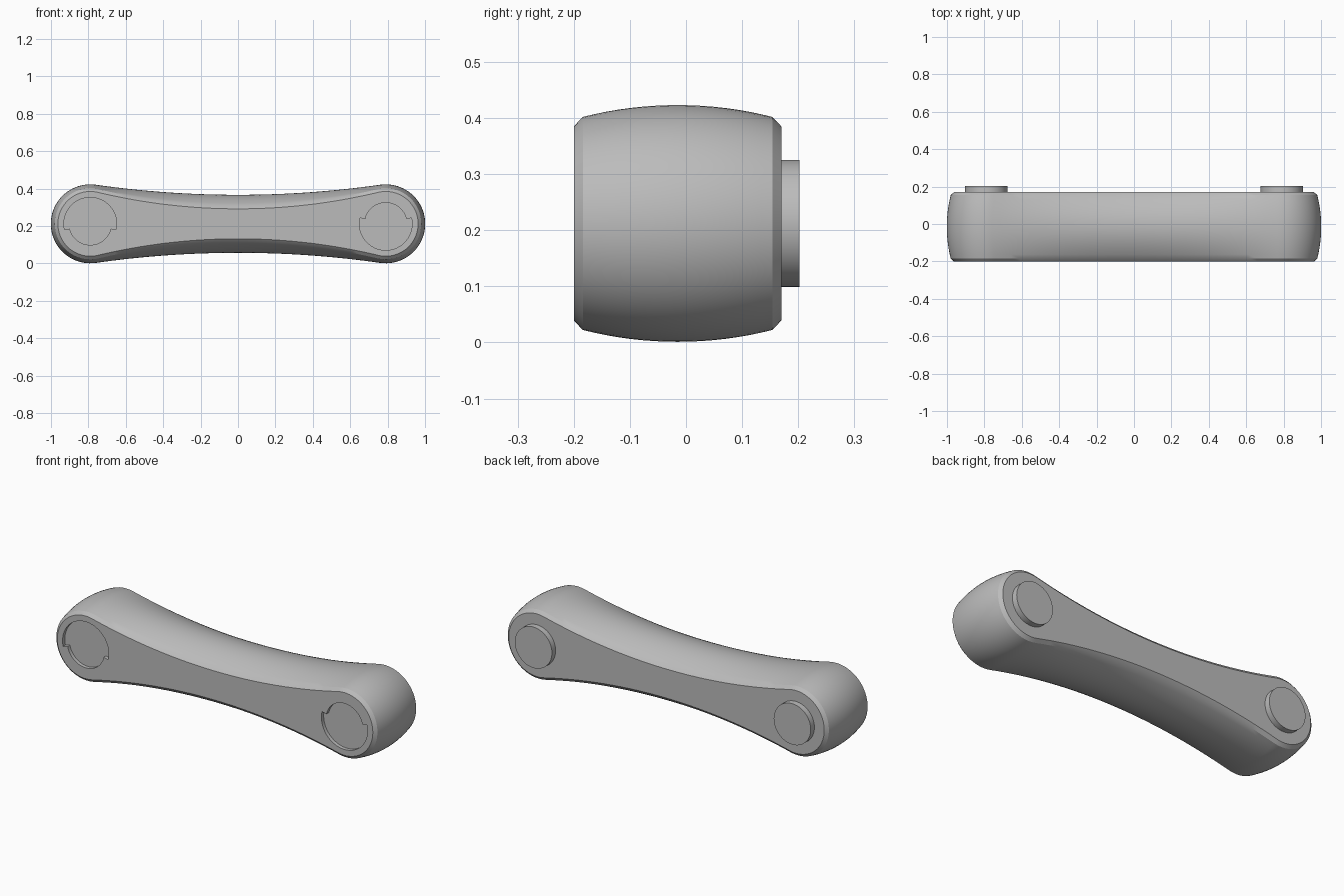
import bpy, bmesh, math

cube = bpy.data.objects.get("Cube")
if cube:
    bpy.data.objects.remove(cube, do_unlink=True)

END_X, MID_Z, MID_Y = 0.79, 0.212, -0.015
HALF_DEPTH, CHAMFER = 0.185, 0.016

grey = bpy.data.materials.new("grey plastic")
grey.use_nodes = True
colour = (0.5, 0.5, 0.5, 1)
grey.diffuse_color = colour
grey.node_tree.nodes["Principled BSDF"].inputs["Base Color"].default_value = colour


def outline(r, w, arc_steps=40, waist_steps=32):
    """Dog-bone outline: end circles of radius r joined by tangent arcs with waist half-height w."""
    R = (END_X**2 + w**2 - r**2) / (2 * (r - w))
    a = math.atan2(w + R, -END_X)          # tangent angle on the right-hand end
    half = [(END_X + r * math.cos(t), r * math.sin(t))
            for t in (-a + 2 * a * i / arc_steps for i in range(arc_steps + 1))]
    b = math.asin(END_X / (R + r))
    for i in range(1, waist_steps):
        t = b - 2 * b * i / waist_steps
        half.append((R * math.sin(t), w + R - R * math.cos(t)))
    return half + [(-x, -z) for x, z in half]


def loft(name, rings):
    """Skin a list of (y, [(x, z), ...]) rings and cap both ends."""
    bm = bmesh.new()
    loops = [[bm.verts.new((x, y, z)) for x, z in pts] for y, pts in rings]
    n = len(loops[0])
    for lo, hi in zip(loops, loops[1:]):
        for i in range(n):
            j = (i + 1) % n
            bm.faces.new((lo[i], lo[j], hi[j], hi[i]))
    bm.faces.new(loops[0])
    bm.faces.new(loops[-1])
    bmesh.ops.recalc_face_normals(bm, faces=bm.faces)
    mesh = bpy.data.meshes.new(name)
    bm.to_mesh(mesh)
    bm.free()
    mesh.materials.append(grey)
    obj = bpy.data.objects.new(name, mesh)
    bpy.context.collection.objects.link(obj)
    return obj


def shade(obj):
    bpy.ops.object.select_all(action="DESELECT")
    obj.select_set(True)
    bpy.context.view_layer.objects.active = obj
    bpy.ops.object.shade_smooth_by_angle(angle=math.radians(28))


# Barrelled link body with chamfered front and back rims
cap = outline(0.173, 0.08)
rings = [(-HALF_DEPTH, cap)]
for i in range(17):
    t = -1 + i / 8
    bulge = 1 - t * t
    rings.append((t * (HALF_DEPTH - CHAMFER),
                  outline(0.19 + 0.021 * bulge, 0.098 + 0.057 * bulge)))
rings.append((HALF_DEPTH, cap))
body = loft("link_body", rings)
body.location = (0, MID_Y, MID_Z)

for name, side in (("left", 1), ("right", -1)):
    # Keyed socket: wide arc over slightly more than half, narrow arc for the rest
    extra = math.radians(13)
    profile = []
    for radius, start, sweep in ((0.141, -extra, math.pi + 2 * extra),
                                 (0.113, math.pi + extra, math.pi - 2 * extra)):
        for i in range(33):
            t = start + sweep * i / 32
            profile.append((radius * math.cos(t), -side * radius * math.sin(t)))
    cutter = loft("socket_cutter_" + name, [(-0.05, profile), (0.02, profile)])
    cutter.location = (side * END_X, MID_Y - HALF_DEPTH, MID_Z)
    cutter.hide_render = True
    cut = body.modifiers.new("socket_" + name, "BOOLEAN")
    cut.operation, cut.solver, cut.object = "DIFFERENCE", "EXACT", cutter
    bpy.context.view_layer.objects.active = body
    bpy.ops.object.modifier_apply(modifier=cut.name)
    bpy.data.objects.remove(cutter, do_unlink=True)

    # Round pin on the back
    circle = [(0.113 * math.cos(t), 0.113 * math.sin(t))
              for t in (math.tau * i / 64 for i in range(64))]
    pin = loft(name + "_pin", [(-0.01, circle), (0.032, circle)])
    pin.location = (side * END_X, MID_Y + HALF_DEPTH, MID_Z)
    shade(pin)

shade(body)
